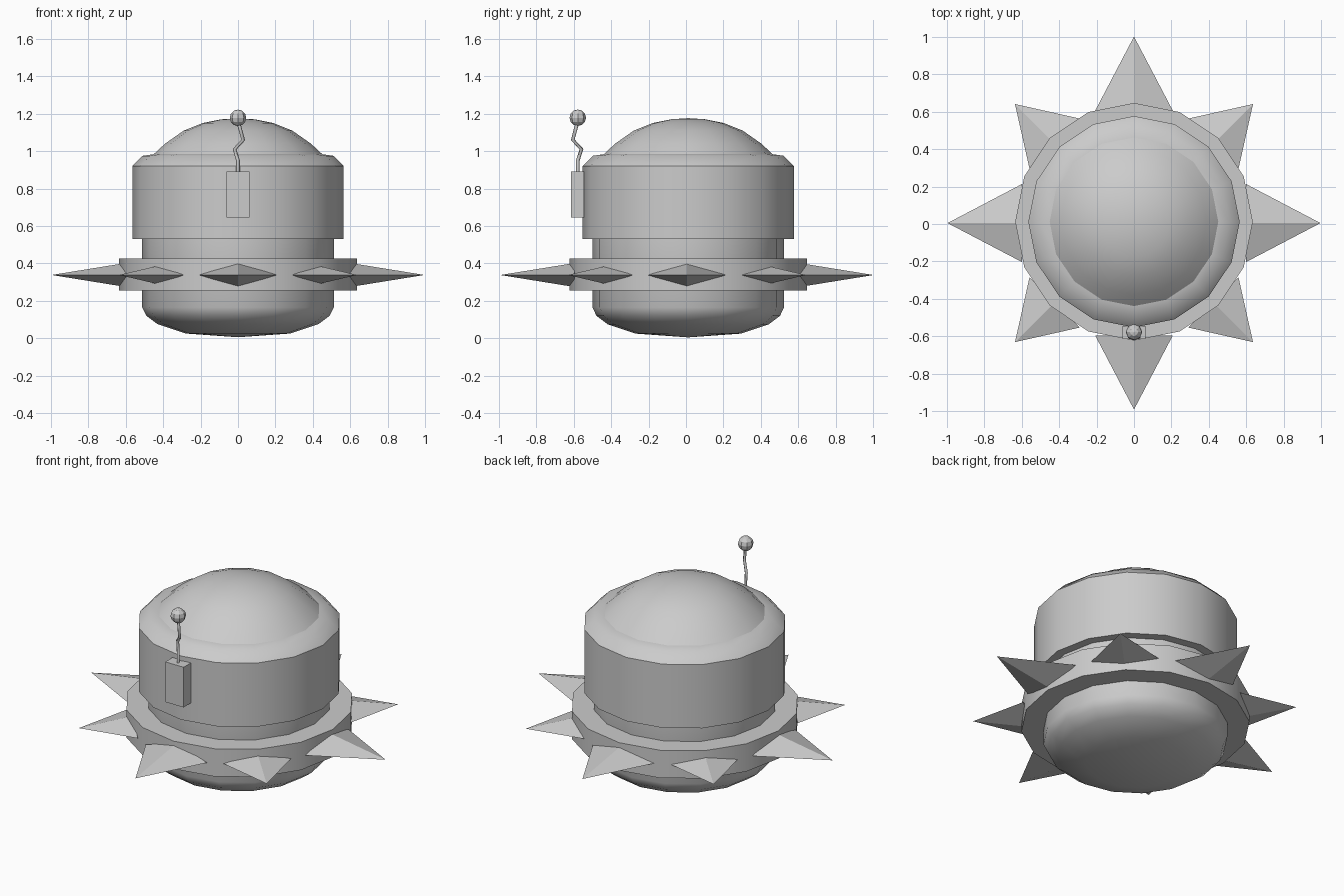
import bpy, bmesh, math
from mathutils import Vector

if "Cube" in bpy.data.objects:
    bpy.data.objects.remove(bpy.data.objects["Cube"])

CY = 0.012  # the round parts sit slightly behind the origin


def make(name, verts, faces, smooth=None):
    me = bpy.data.meshes.new(name)
    me.from_pydata(verts, [], faces)
    bm = bmesh.new()
    bm.from_mesh(me)
    bmesh.ops.recalc_face_normals(bm, faces=bm.faces)
    bm.to_mesh(me)
    bm.free()
    ob = bpy.data.objects.new(name, me)
    bpy.context.collection.objects.link(ob)
    if smooth:
        bpy.ops.object.select_all(action='DESELECT')
        ob.select_set(True)
        bpy.context.view_layer.objects.active = ob
        bpy.ops.object.shade_smooth_by_angle(angle=math.radians(smooth))
    return ob


def lathe(name, profile, closed=False, n=16):
    """Spin an (r, z) profile; points with r = 0 become poles."""
    verts, rings, faces = [], [], []
    for r, z in profile:
        count = 1 if r == 0 else n
        start = len(verts)
        for i in range(count):
            a = 2 * math.pi * i / n
            verts.append((r * math.cos(a), CY + r * math.sin(a), z))
        rings.append([start + (i % count) for i in range(n)])
    pairs = list(zip(rings, rings[1:]))
    if closed:
        pairs.append((rings[-1], rings[0]))
    for a, b in pairs:
        for i in range(n):
            j = (i + 1) % n
            faces.append(list(dict.fromkeys((a[i], a[j], b[j], b[i]))))
    return make(name, verts, faces, 40)


# Rounded lower body and neck
lathe("lower_body", [(0, 0.005), (0.28, 0.025), (0.43, 0.075), (0.49, 0.12),
                     (0.512, 0.165), (0.512, 0.54)])

# Upper drum with bevelled shoulder
lathe("upper_drum", [(0.50, 0.53), (0.565, 0.53), (0.565, 0.92),
                     (0.51, 0.975), (0.44, 0.985)])

# Domed cap
lathe("dome", [(0.46, 0.975), (0.39, 1.04), (0.29, 1.11), (0.19, 1.15),
               (0.09, 1.17), (0, 1.176)])

# Collar band
lathe("collar", [(0.51, 0.255), (0.635, 0.255), (0.635, 0.425), (0.51, 0.425)],
      closed=True)

# Collar spikes, alternating long and short
for k in range(8):
    a = k * math.pi / 4
    out = Vector((math.cos(a), math.sin(a), 0))
    side = Vector((-out.y, out.x, 0))
    base, tip, w, h = (0.60, 0.997, 0.208, 0.064) if k % 2 == 0 else (0.60, 0.90, 0.19, 0.05)
    mid = Vector((0, CY - 0.007, 0.338))
    up = Vector((0, 0, h))
    c = mid + out * base
    make(f"spike_{k + 1}", [c + side * w, c + up, c - side * w, c - up, mid + out * tip],
         [(0, 1, 2, 3), (0, 1, 4), (1, 2, 4), (2, 3, 4), (3, 0, 4)])

# Antenna box on the front
bpy.ops.mesh.primitive_cube_add(size=1, location=(0, -0.58, 0.768))
box = bpy.context.object
box.name = "antenna_box"
box.scale = (0.124, 0.07, 0.246)

# Crooked antenna rod
cu = bpy.data.curves.new("antenna_rod", 'CURVE')
cu.dimensions = '3D'
cu.bevel_depth = 0.01
cu.bevel_resolution = 0
cu.use_fill_caps = True
path = [(0, -0.578, 0.88), (0, -0.578, 0.95), (-0.018, -0.558, 1.01),
        (0.028, -0.605, 1.06), (0, -0.578, 1.16)]
sp = cu.splines.new('POLY')
sp.points.add(len(path) - 1)
for p, co in zip(sp.points, path):
    p.co = (*co, 1)
bpy.context.collection.objects.link(bpy.data.objects.new("antenna_rod", cu))

# Antenna ball
bpy.ops.mesh.primitive_uv_sphere_add(segments=8, ring_count=6, radius=0.044,
                                     location=(0, -0.578, 1.178))
bpy.context.object.name = "antenna_ball"
